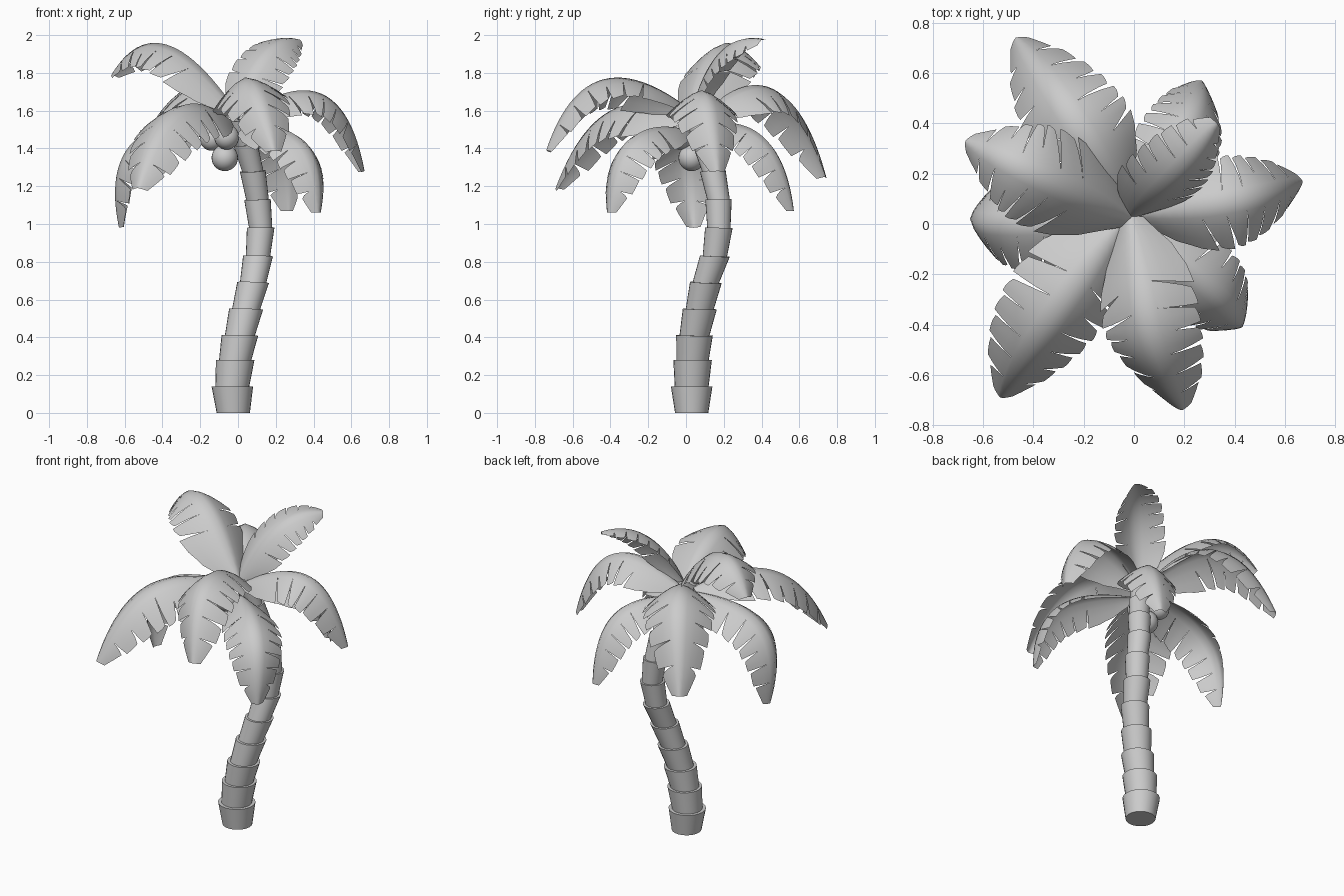
import bpy, bmesh, math, random
from mathutils import Vector, Matrix

random.seed(4)
if "Cube" in bpy.data.objects:
    bpy.data.objects.remove(bpy.data.objects["Cube"])

grey = bpy.data.materials.new("plain_grey")
grey.use_nodes = True
grey.diffuse_color = (0.6, 0.6, 0.6, 1)
grey.node_tree.nodes["Principled BSDF"].inputs["Base Color"].default_value = (0.6, 0.6, 0.6, 1)


def finish(bm, name, angle):
    mesh = bpy.data.meshes.new(name)
    bm.to_mesh(mesh)
    bm.free()
    mesh.materials.append(grey)
    obj = bpy.data.objects.new(name, mesh)
    bpy.context.collection.objects.link(obj)
    bpy.ops.object.select_all(action='DESELECT')
    bpy.context.view_layer.objects.active = obj
    obj.select_set(True)
    bpy.ops.object.shade_smooth_by_angle(angle=math.radians(angle))


# Trunk: one stepped tube of flared rings along a bent path (x, y, z, rim radius)
PATH = [(-.025, .03, 0, .1), (-.03, .03, .14, .11), (-.015, .035, .28, .102),
        (.01, .045, .41, .097), (.043, .073, .55, .09), (.08, .105, .69, .084),
        (.106, .153, .83, .079), (.12, .174, .98, .073), (.103, .172, 1.13, .07),
        (.078, .142, 1.28, .068), (.04, .1, 1.42, .064), (0, .06, 1.55, .06)]


def trunk(sides=24):
    bm = bmesh.new()
    centres = [Vector(p[:3]) for p in PATH]

    def ring(i, radius):
        way = centres[min(i + 1, len(PATH) - 1)] - centres[max(i - 1, 0)]
        axis = Vector((0, 0, 1)).lerp(way.normalized(), i / 30)
        turn = Vector((0, 0, 1)).rotation_difference(axis)
        return [bm.verts.new(centres[i] + turn @ Vector((radius * math.cos(a), radius * math.sin(a), 0)))
                for a in (math.tau * k / sides for k in range(sides))]

    rings = []
    for i in range(len(PATH) - 1):
        rim = PATH[i + 1][3]
        rings += [ring(i, rim * (0.8 if i == 0 else 0.88)), ring(i + 1, rim)]
    for low, high in zip(rings, rings[1:]):
        for k in range(sides):
            n = (k + 1) % sides
            bm.faces.new((low[k], low[n], high[n], high[k]))
    bm.faces.new(rings[0][::-1])
    bm.faces.new(rings[-1])
    finish(bm, "trunk", 40)


# Fronds: broad arched leaf blades with narrow slits between the leaflets
WIDTHS = [.06, .17, .225, .245, .245, .24, .23, .215, .185, .14, .05]
COLUMNS = (0, .25, .5, .75, 1)


def half_width(t):
    f = min(max(t, 0), 1) * (len(WIDTHS) - 1)
    i = min(int(f), len(WIDTHS) - 2)
    return WIDTHS[i] + (WIDTHS[i + 1] - WIDTHS[i]) * (f - i)


def frond(name, start, middle, tip, scale=1.0, roll=0, droop=.6, leaflets=8):
    a, m, c = Vector(start), Vector(middle), Vector(tip)
    b = 2 * m - (a + c) / 2
    across = (c - a).cross(Vector((0, 0, 1))).normalized()
    bm = bmesh.new()

    def point(t, s, side, trim):
        centre = a * (1 - t) ** 2 + b * 2 * t * (1 - t) + c * t * t
        along = ((b - a) * (1 - t) + (c - b) * t).normalized()
        spin = Matrix.Rotation(math.radians(roll), 3, along)
        out, up = spin @ across, spin @ across.cross(along)
        w = half_width(t) * scale * trim
        return centre + out * side * w * s * .88 - up * w * droop * s ** 1.4

    for side in (-1, 1):
        for k in range(leaflets):
            gap = 0 if k < 2 else random.uniform(.1, .28)
            depth = random.uniform(.3, .6)
            grid = []
            for f in (0, .33, .67, 1):
                row = []
                for s in COLUMNS:
                    open_by = gap * max(0, s - depth) / (1 - depth)
                    t = (k + f + open_by * (1 - f)) / leaflets
                    t += .2 * s * t * (1 - t)
                    trim = 1 - (.07 * (1 - f) ** 2 if s == 1 and gap else 0)
                    row.append(bm.verts.new(point(t, s, side, trim)))
                grid.append(row)
            for r in range(3):
                for q in range(len(COLUMNS) - 1):
                    quad = (grid[r][q], grid[r][q + 1], grid[r + 1][q + 1], grid[r + 1][q])
                    bm.faces.new(quad if side < 0 else quad[::-1])
    bmesh.ops.remove_doubles(bm, verts=bm.verts, dist=.0008)
    finish(bm, name, 60)


# Coconuts hanging under the crown
def coconut(name, place, radius):
    bm = bmesh.new()
    bmesh.ops.create_uvsphere(bm, u_segments=24, v_segments=14, radius=radius,
                              matrix=Matrix.Translation(place))
    finish(bm, name, 60)


trunk()
frond("front_frond", (-.02, .03, 1.6), (.06, -.44, 1.765), (.19, -.74, 1.39), .93, 10)
frond("front_left_frond", (-.05, 0, 1.56), (-.34, -.4, 1.6), (-.53, -.69, 1.19), 1, -10)
frond("low_front_right_frond", (.02, 0, 1.5), (.34, -.3, 1.44), (.43, -.41, 1.06), .8)
frond("right_frond", (0, .04, 1.56), (.44, .1, 1.69), (.67, .17, 1.28), .88)
frond("low_back_right_frond", (.01, .08, 1.52), (.22, .41, 1.46), (.27, .57, 1.07), .8)
frond("back_left_frond", (-.03, .08, 1.57), (-.27, .46, 1.715), (-.47, .74, 1.25))
frond("low_left_frond", (-.04, .03, 1.55), (-.55, .0, 1.44), (-.63, .04, .98), .85)
frond("high_left_frond", (-.01, .02, 1.6), (-.38, .19, 1.95), (-.67, .33, 1.79), .97, 0)
frond("top_right_frond", (-.01, .03, 1.6), (.15, .18, 1.91), (.33, .4, 1.975), .75, 24, .45)

coconut("coconut_high", (-.06, -.03, 1.46), .066)
coconut("coconut_low", (-.07, .03, 1.35), .07)
coconut("coconut_side", (-.14, .06, 1.45), .062)
